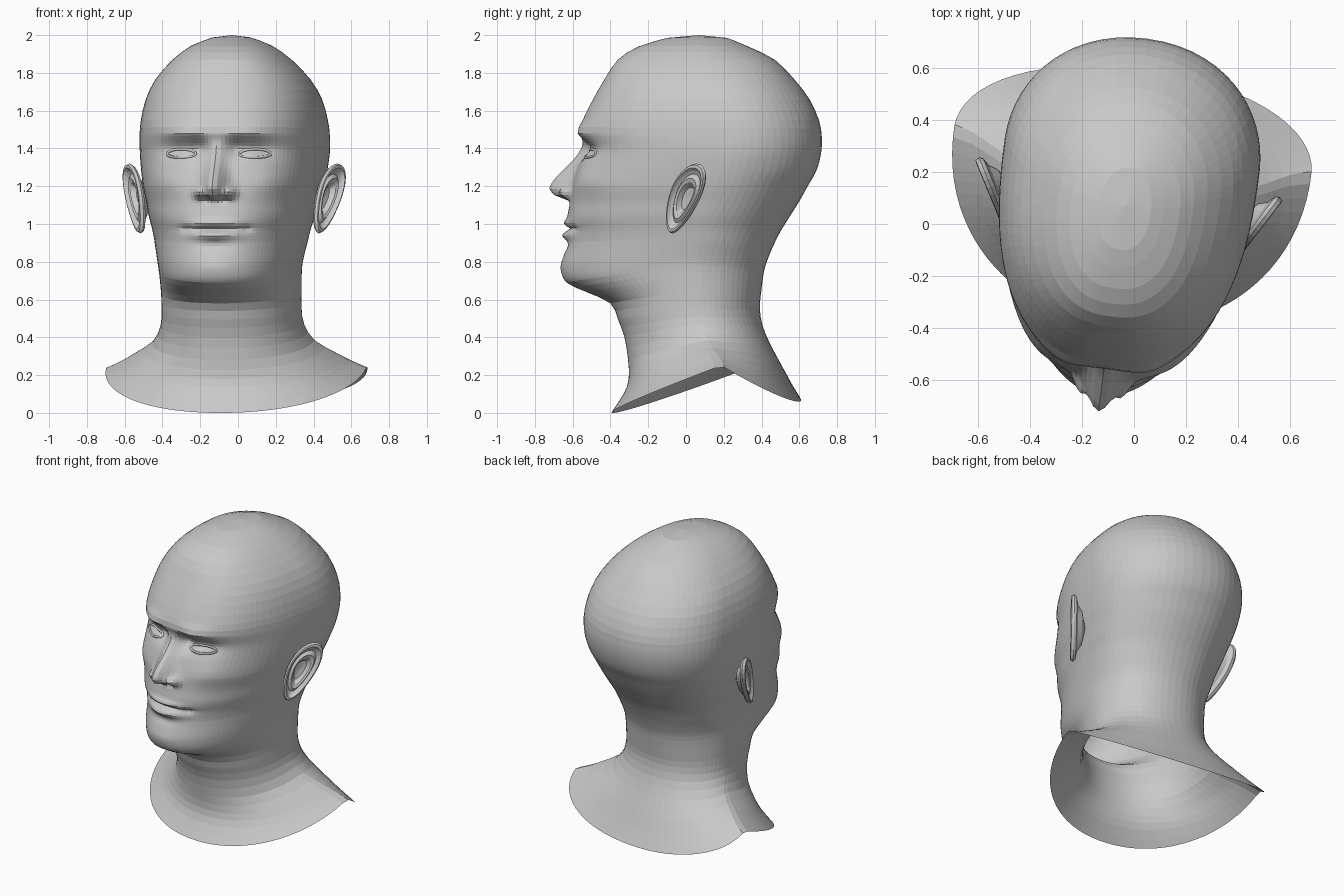
import bpy, bmesh
from math import sin, cos, pi, exp, radians
from mathutils import Vector
from mathutils.bvhtree import BVHTree

cube = bpy.data.objects.get("Cube")
if cube:
    bpy.data.objects.remove(cube, do_unlink=True)

# One clay grey for every part
clay = bpy.data.materials.new("clay_grey")
clay.use_nodes = True
GREY = (0.58, 0.58, 0.58, 1)
clay.diffuse_color = GREY
clay.node_tree.nodes["Principled BSDF"].inputs["Base Color"].default_value = GREY

# The whole bust is turned slightly to its right
TURN, SHIFT = radians(-7.5), Vector((-0.042, 0, 0))


def place(name, data):
    obj = bpy.data.objects.new(name, data)
    bpy.context.collection.objects.link(obj)
    data.materials.append(clay)
    obj.rotation_euler.z = TURN
    obj.location = SHIFT
    return obj


def place_mirrored(name, bm):
    mesh = bpy.data.meshes.new(name)
    bm.to_mesh(mesh)
    obj = place(name, mesh)
    mirror = obj.modifiers.new("mirror", 'MIRROR')
    mirror.use_clip = True
    mirror.merge_threshold = 0.0005
    return obj


def catmull(a, b, c, d, t):
    return [0.5 * (2 * q + (r - p) * t + (2 * p - 5 * q + 4 * r - s) * t * t
                   + (3 * q - p - 3 * r + s) * t ** 3)
            for p, q, r, s in zip(a, b, c, d)]


def lerp_table(table, z):
    for (z0, h0), (z1, h1) in zip(table, table[1:]):
        if z1 <= z <= z0:
            return h0 + (h1 - h0) * (z0 - z) / (z0 - z1)
    return 0.0


# Midline outline of face and throat (y, z), crown to chest
front = [(-.10, 1.985), (-.25, 1.94), (-.36, 1.87), (-.43, 1.765), (-.49, 1.66),
         (-.545, 1.55), (-.56, 1.48), (-.54, 1.40), (-.57, 1.30), (-.60, 1.20),
         (-.615, 1.11), (-.63, 1.03), (-.625, .95), (-.64, .87), (-.66, .77),
         (-.635, .69), (-.53, .64), (-.40, .58), (-.36, .495), (-.325, .40),
         (-.305, .28), (-.30, .18), (-.325, .10), (-.39, 0)]
# Widest line of each ring (half width, y, z)
side = [(.10, .07, 1.988), (.21, .08, 1.945), (.31, .11, 1.87), (.405, .15, 1.765),
        (.46, .20, 1.66), (.487, .23, 1.55), (.495, .25, 1.47), (.495, .25, 1.38),
        (.485, .23, 1.29), (.47, .20, 1.20), (.45, .17, 1.12), (.435, .13, 1.05),
        (.415, .10, .98), (.40, .08, .91), (.385, .06, .84), (.375, .05, .78),
        (.372, .05, .72), (.37, .06, .64), (.37, .07, .55), (.38, .10, .47),
        (.43, .16, .385), (.54, .22, .32), (.62, .26, .28), (.695, .28, .25)]
# Midline outline of skull and nape (y, z)
back = [(.22, 1.985), (.33, 1.94), (.47, 1.87), (.575, 1.765), (.655, 1.66),
        (.705, 1.55), (.72, 1.46), (.715, 1.37), (.69, 1.28), (.645, 1.20),
        (.60, 1.12), (.55, 1.04), (.50, .96), (.46, .88), (.435, .82),
        (.415, .76), (.405, .70), (.395, .62), (.39, .55), (.405, .46),
        (.445, .36), (.50, .25), (.55, .15), (.60, .06)]

# Nose bridge height by level, and soft forms: x, z, x spread, z spread, height
nose = [(1.45, 0), (1.40, .02), (1.34, .045), (1.235, .115), (1.19, .13),
        (1.155, .10), (1.12, .005), (1.09, 0)]
forms = dict(
    brow=(.17, 1.49, .11, .03, .022),
    inner_socket=(.10, 1.40, .045, .05, -.035),
    socket=(.20, 1.39, .09, .045, -.035),
    eyeball=(.197, 1.37, .05, .025, .02),
    cheekbone=(.29, 1.23, .10, .07, .015),
    nose_wing=(.085, 1.165, .028, .028, .05),
    nostril=(.04, 1.125, .02, .012, -.025),
    upper_lip=(0, 1.005, .13, .02, .022),
    mouth_line=(0, .975, .14, .01, -.02),
    lower_lip=(0, .94, .12, .024, .035),
    mouth_corner=(.165, .975, .025, .02, -.012),
    lip_hollow=(0, .885, .10, .025, -.012),
    chin=(0, .77, .10, .05, .008))


def relief(x, z):
    width = .035 + .025 * min(1, max(0, (1.41 - z) / .2))
    total = lerp_table(nose, z) * exp(-(x / width) ** 2)
    for fx, fz, sx, sz, h in forms.values():
        total += h * exp(-((x - fx) / sx) ** 2 - ((z - fz) / sz) ** 2)
    return total


# Head and neck: half loft, closely spaced across the face
COLS = 44
keys = [f + s + b for f, s, b in zip(front, side, back)]
rings = []
for i in range(len(keys) - 1):
    steps = 6 if 6 <= i < 15 else 2
    quad = (keys[max(i - 1, 0)], keys[i], keys[i + 1], keys[min(i + 2, len(keys) - 1)])
    rings += [catmull(*quad, k / steps) for k in range(steps)]
rings.append(keys[-1])

bm = bmesh.new()
grid = []
for fy, fz, w, sy, sz, by, bz in rings:
    row = []
    for j in range(COLS + 1):
        u = j / COLS
        a = pi * (.35 * u + .65 * u * u)
        facing = cos(a) > 0
        power = 2.1 + (.33 * min(1, max(0, (fz - .9) / .3)) if facing else 0)
        c = abs(cos(a)) ** (2 / power)
        x = w * abs(sin(a)) ** (2 / power) if 0 < j < COLS else 0
        ey, ez = (fy, fz) if facing else (by, bz)
        y, z = sy + (ey - sy) * c, sz + (ez - sz) * c
        if facing:
            y -= relief(x, z) * min(1, 2 * c)
        row.append(bm.verts.new((x, y, z)))
    grid.append(row)
for up, low in zip(grid, grid[1:]):
    for j in range(COLS):
        bm.faces.new((up[j], low[j], low[j + 1], up[j + 1]))
crown = bm.verts.new((0, .07, 2))
for j in range(COLS):
    bm.faces.new((crown, grid[0][j], grid[0][j + 1]))
surface = BVHTree.FromBMesh(bm)
place_mirrored("head_and_neck", bm)
bm.free()

# Ears: egg outline swept through a rim, fold and bowl section (scale, height)
section = [(.02, -.03), (.32, -.025), (.46, .002), (.58, .008), (.70, -.006),
           (.80, .004), (.88, .018), (.96, .016), (1, 0), (.94, -.014),
           (.70, -.024), (.50, -.05), (.02, -.07)]
ear_centre = Vector((.515, .06, 1.135))
along, outward = Vector((.5, .87, 0)), Vector((.87, -.5, 0))
bm = bmesh.new()
loops = []
SIDES = 28
for scale, height in section:
    loop = []
    for k in range(SIDES):
        t = 2 * pi * k / SIDES
        p = .1 * cos(t) * (1 + .25 * sin(t)) + .08 * sin(t)
        flat = along * p + Vector((0, 0, .185 * sin(t)))
        loop.append(bm.verts.new(ear_centre + flat * scale + outward * height))
    loops.append(loop)
for one, two in zip(loops, loops[1:]):
    for k in range(SIDES):
        n = (k + 1) % SIDES
        bm.faces.new((one[k], two[k], two[n], one[n]))
bm.faces.new(loops[0])
bm.faces.new(loops[-1])
bmesh.ops.recalc_face_normals(bm, faces=bm.faces[:])
place_mirrored("ears", bm)
bm.free()

# Eyelids: thin almond rims laid on the face
for label, sign in (("left", 1), ("right", -1)):
    curve = bpy.data.curves.new(label + "_eyelids", 'CURVE')
    curve.dimensions = '3D'
    curve.bevel_depth = .007
    curve.bevel_resolution = 1
    points = []
    for k in range(24):
        t = 2 * pi * k / 24
        x = .197 + .08 * cos(t)
        z = 1.37 + (.026 if sin(t) > 0 else .018) * sin(t)
        hit = surface.ray_cast(Vector((x, -2, z)), Vector((0, 1, 0)))[0]
        if hit:
            points.append(hit)
    spline = curve.splines.new('POLY')
    spline.points.add(len(points) - 1)
    for point, co in zip(spline.points, points):
        point.co = (co.x * sign, co.y, co.z, 1)
    spline.use_cyclic_u = True
    place(label + "_eyelids", curve)
